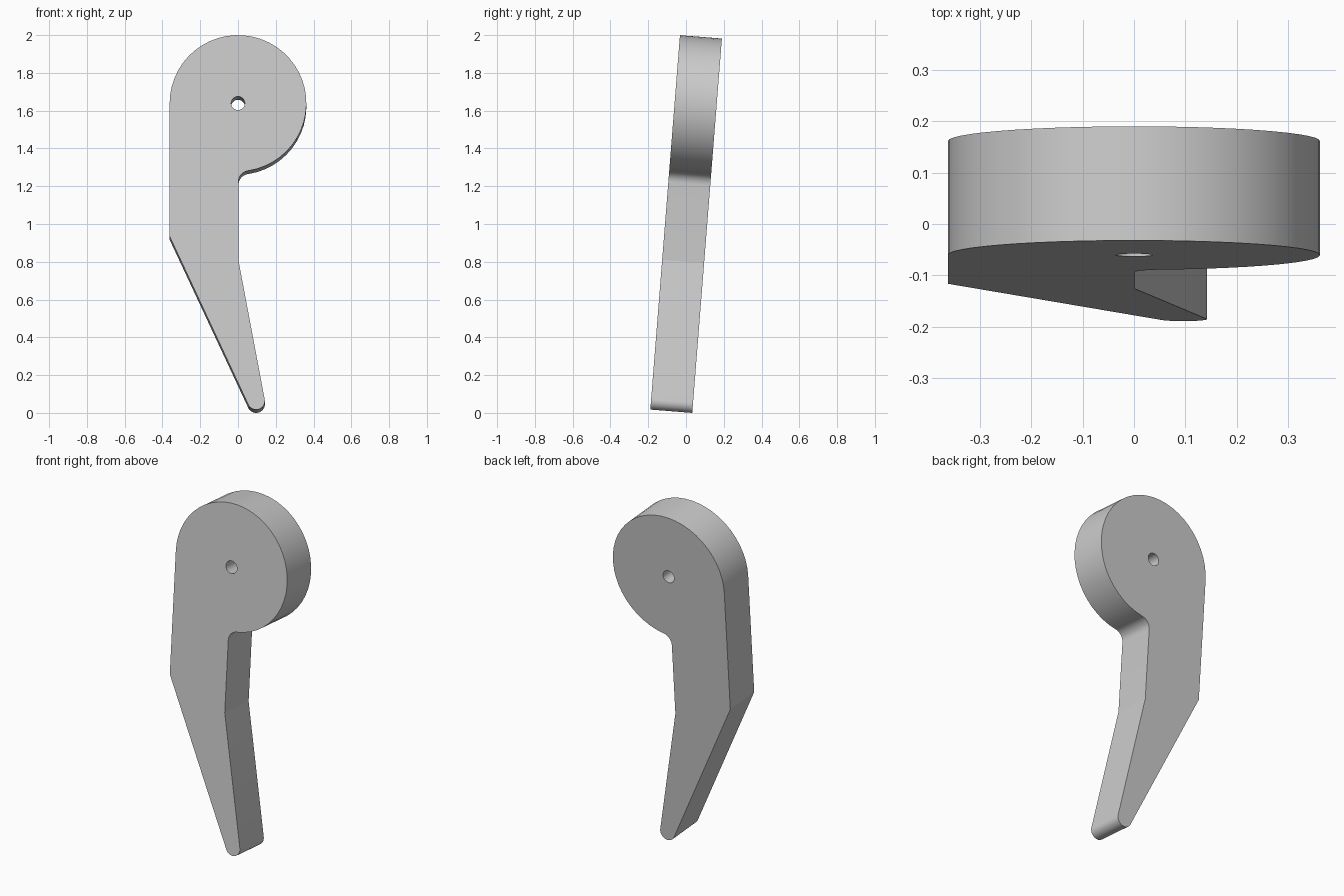
import bpy, bmesh
from math import atan2, acos, hypot, cos, sin, pi, radians
from mathutils import Matrix

cube = bpy.data.objects.get("Cube")
if cube:
    bpy.data.objects.remove(cube, do_unlink=True)

THICK, LENGTH, TILT = 0.2227, 1.9885, radians(4.53)
HEAD_R, TIP_R, FILLET_R, HOLE_R = 0.362, 0.046, 0.06, 0.036
NECK_X = 0.002
head = (0.0, LENGTH - HEAD_R)
tip = (0.096, TIP_R)
left_bend = (-HEAD_R, 0.92)
right_bend = (NECK_X, 0.795)


def arc(center, r, a0, a1, n):
    return [(center[0] + r * cos(a0 + (a1 - a0) * i / n),
             center[1] + r * sin(a0 + (a1 - a0) * i / n)) for i in range(n + 1)]


def tangent_angle(p, c, r, side):
    dx, dz = p[0] - c[0], p[1] - c[1]
    return atan2(dz, dx) + side * acos(r / hypot(dx, dz))


# Outline: tapered tail with round tip, neck fillet, round head
dx = NECK_X + FILLET_R
dz = ((HEAD_R + FILLET_R) ** 2 - dx ** 2) ** 0.5
fillet = (dx, head[1] - dz)
meet = atan2(dz, -dx)
outline = [left_bend]
outline += arc(tip, TIP_R, tangent_angle(left_bend, tip, TIP_R, 1),
               tangent_angle(right_bend, tip, TIP_R, -1) + 2 * pi, 20)
outline += [right_bend]
outline += arc(fillet, FILLET_R, pi, meet, 10)
outline += arc(head, HEAD_R, meet - pi, pi, 36)[1:]

# Lever plate
bm = bmesh.new()
face = bm.faces.new([bm.verts.new((x, 0, z)) for x, z in outline])
ext = bmesh.ops.extrude_face_region(bm, geom=[face], use_keep_orig=True)
bmesh.ops.translate(bm, vec=(0, THICK, 0),
                    verts=[v for v in ext["geom"] if isinstance(v, bmesh.types.BMVert)])
bmesh.ops.recalc_face_normals(bm, faces=bm.faces[:])
mesh = bpy.data.meshes.new("lever")
bm.to_mesh(mesh)
bm.free()
lever = bpy.data.objects.new("lever", mesh)
bpy.context.collection.objects.link(lever)

# Pivot hole through the head
bpy.ops.mesh.primitive_cylinder_add(vertices=48, radius=HOLE_R, depth=THICK * 3,
                                    location=(head[0], THICK / 2, head[1]),
                                    rotation=(pi / 2, 0, 0))
cutter = bpy.context.object
cutter.name = "hole_cutter"
cutter.hide_render = True
mod = lever.modifiers.new("pivot_hole", "BOOLEAN")
mod.operation = "DIFFERENCE"
mod.solver = "EXACT"
mod.object = cutter
bpy.ops.object.select_all(action="DESELECT")
lever.select_set(True)
bpy.context.view_layer.objects.active = lever
bpy.ops.object.modifier_apply(modifier=mod.name)
bpy.data.objects.remove(cutter, do_unlink=True)

# Lean the lever back and stand it on the ground
lever.data.transform(Matrix.Translation((0, -0.189, THICK * sin(TILT)))
                     @ Matrix.Rotation(-TILT, 4, "X"))

# Grey finish
grey = bpy.data.materials.new("light_grey")
grey.use_nodes = True
colour = (0.6, 0.6, 0.6, 1)
grey.diffuse_color = colour
grey.node_tree.nodes["Principled BSDF"].inputs["Base Color"].default_value = colour
lever.data.materials.clear()
lever.data.materials.append(grey)
bpy.ops.object.shade_smooth_by_angle(angle=radians(9.5))
